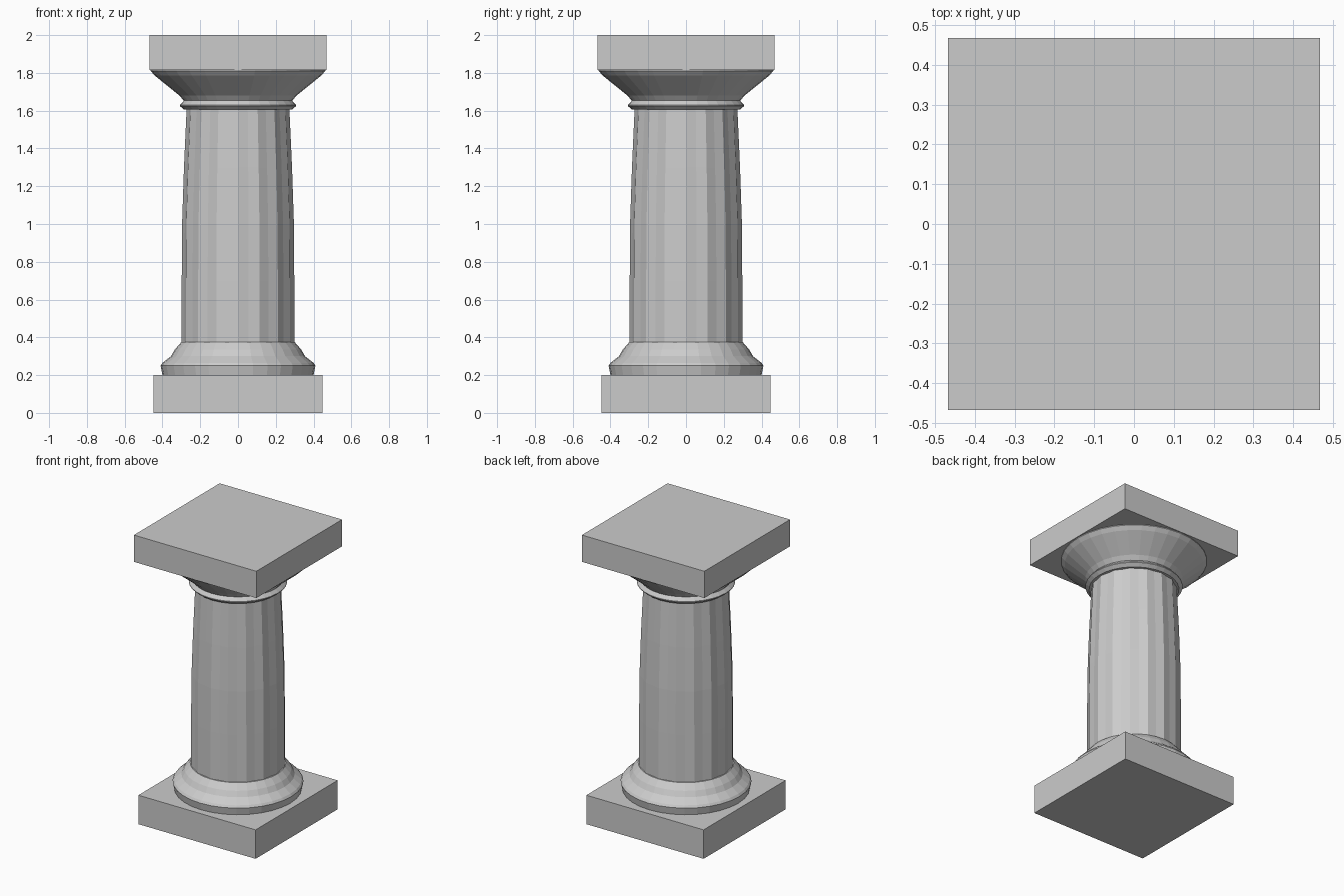
import bpy, bmesh, math

cube = bpy.data.objects.get("Cube")
if cube:
    bpy.data.objects.remove(cube, do_unlink=True)

stone = bpy.data.materials.new("grey_stone")
stone.use_nodes = True
stone.diffuse_color = (0.6, 0.6, 0.6, 1)
stone.node_tree.nodes["Principled BSDF"].inputs["Base Color"].default_value = (0.6, 0.6, 0.6, 1)


def finish(name, bm):
    bmesh.ops.recalc_face_normals(bm, faces=bm.faces)
    mesh = bpy.data.meshes.new(name)
    bm.to_mesh(mesh)
    bm.free()
    mesh.materials.append(stone)
    obj = bpy.data.objects.new(name, mesh)
    bpy.context.collection.objects.link(obj)


def slab(name, half, bottom, top):
    bm = bmesh.new()
    bmesh.ops.create_cube(bm, size=1)
    for v in bm.verts:
        v.co = (v.co.x * 2 * half, v.co.y * 2 * half, top if v.co.z > 0 else bottom)
    finish(name, bm)


def lathe(name, profile, sides, flute=0):
    """Stack of rings; every other vertex is pulled in by the flute depth."""
    bm = bmesh.new()
    rings = []
    for r, z in profile:
        ring = []
        for i in range(sides):
            a = 2 * math.pi * i / sides
            rr = r * (1 - flute * (i % 2))
            ring.append(bm.verts.new((rr * math.cos(a), rr * math.sin(a), z)))
        rings.append(ring)
    for low, high in zip(rings, rings[1:]):
        for i in range(sides):
            j = (i + 1) % sides
            bm.faces.new((low[i], low[j], high[j], high[i]))
    bm.faces.new(rings[0])
    bm.faces.new(rings[-1])
    finish(name, bm)


# Square slabs at the foot and the head
slab("plinth", 0.448, 0, 0.2)
slab("abacus", 0.468, 1.815, 2)

# Round base moulding
lathe("base_moulding", [(0.4, 0.2), (0.41, 0.25), (0.4, 0.265), (0.355, 0.3),
                        (0.335, 0.335), (0.3, 0.375)], 32)

# Faceted shaft that narrows in its upper half
lathe("shaft", [(0.298, 0.37), (0.298, 0.7), (0.296, 1.0), (0.286, 1.3), (0.272, 1.61)], 32, 0.03)

# Neck ring and flaring capital
lathe("neck_ring", [(0.285, 1.605), (0.308, 1.625), (0.308, 1.63), (0.285, 1.655)], 32)
lathe("capital", [(0.285, 1.65), (0.31, 1.68), (0.44, 1.785), (0.462, 1.81), (0.462, 1.815)], 32)
